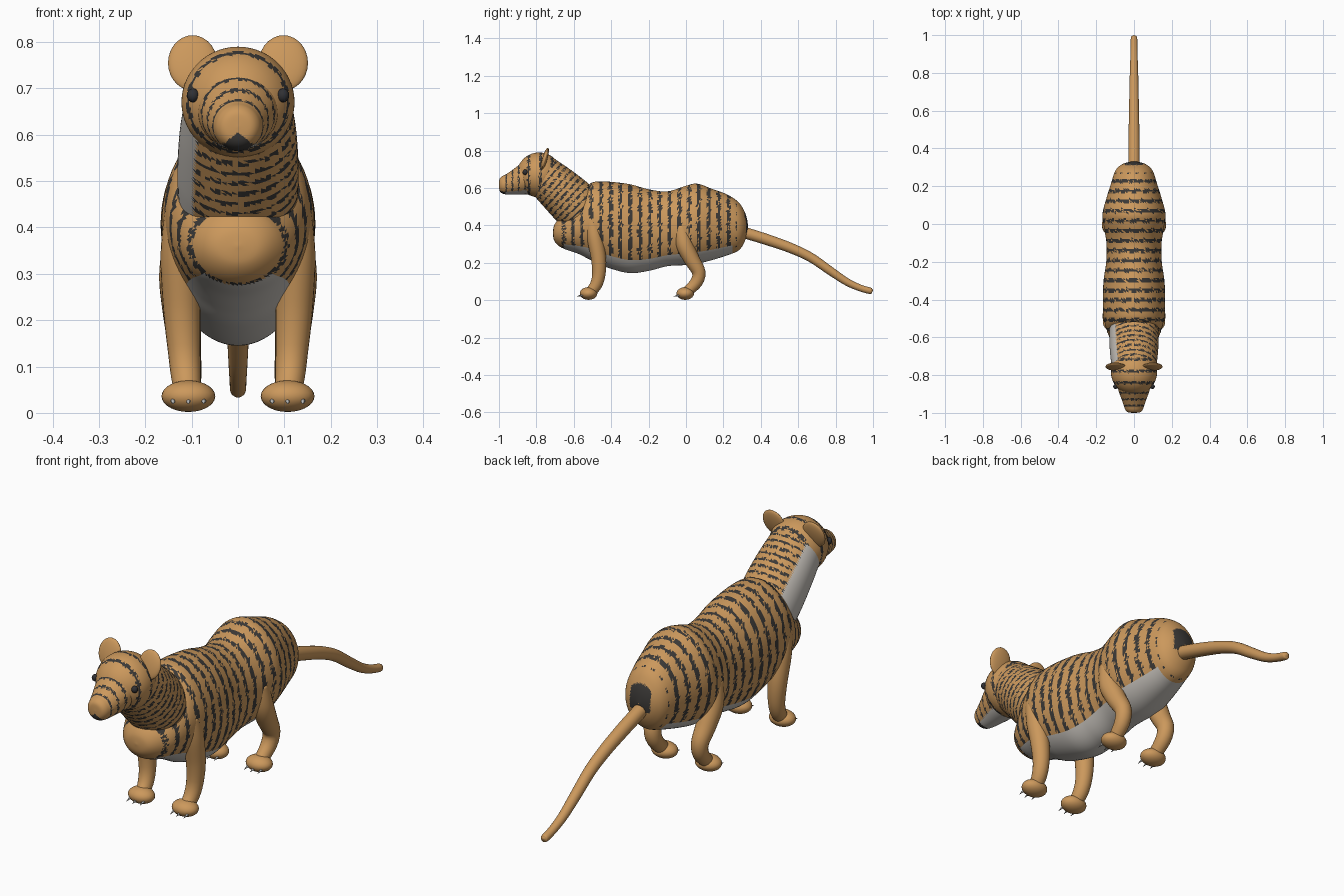
import bpy, bmesh, math, random
from mathutils import Vector, Matrix

if "Cube" in bpy.data.objects:
    bpy.data.objects.remove(bpy.data.objects["Cube"])

random.seed(4)


def material(name, rgb):
    m = bpy.data.materials.new(name)
    m.diffuse_color = (*rgb, 1)
    m.use_nodes = True
    m.node_tree.nodes["Principled BSDF"].inputs["Base Color"].default_value = m.diffuse_color
    return m


TAN = material("tan fur", (0.60, 0.315, 0.107))
DARK = material("dark stripe", (0.043, 0.04, 0.037))
CREAM = material("pale belly", (0.56, 0.53, 0.49))
EYE = material("eye black", (0.03, 0.03, 0.034))
CLAW = material("claw grey", (0.55, 0.55, 0.54))
FUR = [TAN, DARK, CREAM]


def finish(name, bm, mats):
    bmesh.ops.recalc_face_normals(bm, faces=bm.faces[:])
    for f in bm.faces:
        f.smooth = True
    me = bpy.data.meshes.new(name)
    bm.to_mesh(me)
    bm.free()
    for m in mats:
        me.materials.append(m)
    ob = bpy.data.objects.new(name, me)
    bpy.context.collection.objects.link(ob)
    return ob


def spline(pts, step):
    """Smooth stations (x, y, z, half width, half depth) along a path."""
    p = [Vector(q) for q in pts]
    p = [p[0]] + p + [p[-1]]
    out = []
    for i in range(1, len(p) - 2):
        n = max(3, math.ceil((p[i + 1] - p[i]).length / step))
        for k in range(n):
            t = k / n
            out.append(0.5 * (2 * p[i] + (p[i + 1] - p[i - 1]) * t
                       + (2 * p[i - 1] - 5 * p[i] + 4 * p[i + 1] - p[i + 2]) * t * t
                       + (3 * p[i] - p[i - 1] - 3 * p[i + 1] + p[i + 2]) * t ** 3))
    return out + [p[-1]]


def loft(name, pts, rule=None, seg=24, step=0.02, upright=False):
    """Elliptical tube; rule(centre, length along, angle) picks the colour."""
    st = spline(pts, step)
    cen = [Vector(s[:3]) for s in st]
    bm = bmesh.new()
    rings, dist = [], [0.0]
    for i, s in enumerate(st):
        t = cen[min(i + 1, len(st) - 1)] - cen[max(i - 1, 0)]
        n = Vector((0, 0, 1)) if upright else Vector((0, -t.z, t.y)).normalized()
        if i:
            dist.append(dist[-1] + (cen[i] - cen[i - 1]).length)
        ring = []
        for j in range(seg):
            a = 2 * math.pi * j / seg
            ring.append(bm.verts.new(cen[i] + Vector((max(s[3], 0.002) * math.cos(a), 0, 0))
                                     + n * max(s[4], 0.002) * math.sin(a)))
        rings.append(ring)
    for i in range(len(rings) - 1):
        for j in range(seg):
            for tri in (((0, 0), (1, 0), (1, 1)), ((0, 0), (1, 1), (0, 1))):
                f = bm.faces.new([rings[i + u][(j + v) % seg] for u, v in tri])
                if rule:
                    d = sum(dist[i + u] for u, v in tri) / 3
                    a = 2 * math.pi * (j + sum(v for u, v in tri) / 3) / seg
                    f.material_index = rule(f.calc_center_median(), d, a)
    bm.faces.new(rings[0])
    bm.faces.new(rings[-1])
    return finish(name, bm, FUR)


def ellipsoid(name, loc, radii, mat, tilt=0.0, seg=28):
    bm = bmesh.new()
    bmesh.ops.create_uvsphere(bm, u_segments=seg, v_segments=seg // 2, radius=1)
    m = Matrix.Translation(loc) @ Matrix.Rotation(tilt, 4, 'X') @ Matrix.Diagonal((*radii, 1))
    bm.transform(m)
    return finish(name, bm, [mat])


def stripe(d, a, period, width, wobble=0.009):
    """Broken, slanted bands around a part."""
    row = math.floor(d / period)
    d += wobble * ((a * 2.3 + row * 0.7) % 1)
    return int((d / period) % 1 < width and random.random() > 0.1)


# Body
def body_rule(c, d, a):
    if c.y < -0.67:
        return 0
    if math.sin(a) < -0.72 and -0.655 < c.y < 0.25:
        return 2
    if c.y > 0.275:
        return int(c.y > 0.312 and c.z > 0.36 and abs(c.x) < 0.05)
    return stripe(d, a, 0.053, 0.36)


# y, underside, top, half width
body_sections = [(-0.712, 0.358, 0.362, 0.002), (-0.705, 0.32, 0.40, 0.05), (-0.68, 0.29, 0.435, 0.085),
                 (-0.64, 0.27, 0.46, 0.112), (-0.58, 0.25, 0.53, 0.138), (-0.52, 0.22, 0.618, 0.156),
                 (-0.45, 0.185, 0.635, 0.165), (-0.31, 0.146, 0.622, 0.162), (-0.2, 0.157, 0.593, 0.147),
                 (-0.1, 0.182, 0.582, 0.146), (0.0, 0.188, 0.612, 0.162), (0.06, 0.195, 0.623, 0.166),
                 (0.14, 0.215, 0.595, 0.145), (0.22, 0.24, 0.565, 0.12), (0.28, 0.265, 0.525, 0.1),
                 (0.31, 0.305, 0.48, 0.073), (0.325, 0.35, 0.44, 0.04), (0.332, 0.393, 0.397, 0.002)]
loft("body", [(0, y, (lo + hi) / 2, w, (hi - lo) / 2) for y, lo, hi, w in body_sections],
     body_rule, seg=72, step=0.0115, upright=True)


# Neck, with the pale panel on its left side
def neck_rule(c, d, a):
    return 2 if math.cos(a) < -0.73 else stripe(d, a, 0.03, 0.34, 0.007)


loft("neck", [(0, -0.785, 0.685, 0.112, 0.105), (0, -0.69, 0.602, 0.126, 0.121),
              (0, -0.60, 0.518, 0.131, 0.131), (0, -0.54, 0.455, 0.128, 0.125)],
     neck_rule, seg=64, step=0.008)

# Head
head = []
for k in range(13):
    q = math.pi * k / 12
    head.append((0, -0.785 - 0.12 * math.cos(q), 0.67, 0.122 * math.sin(q), 0.12 * math.sin(q)))
loft("head", head, lambda c, d, a: stripe(d, a, 0.062, 0.22, 0.008) if c.y > -0.9 else 0,
     seg=56, step=0.01, upright=True)


# Muzzle with dark nose patch and pale jaw
def muzzle_rule(c, d, a):
    if c.y < -0.965:
        return int(c.z < 0.605 - 0.77 * abs(c.x) and abs(c.x) < 0.036)
    if math.sin(a) < -0.75:
        return 2
    return stripe(d, a, 0.036, 0.28, 0.006)


loft("muzzle", [(0, y, z, r, r) for y, z, r in
                ((-1.0, 0.617, 0.002), (-0.997, 0.617, 0.03), (-0.985, 0.617, 0.045), (-0.965, 0.619, 0.053),
                 (-0.93, 0.63, 0.065), (-0.87, 0.651, 0.085), (-0.8, 0.657, 0.09))],
     muzzle_rule, seg=48, step=0.006, upright=True)

# Tail
loft("tail", [(0, y, z, r, r) for y, z, r in
              ((0.28, 0.37, 0.03), (0.36, 0.347, 0.03), (0.46, 0.315, 0.029), (0.57, 0.275, 0.027),
               (0.67, 0.227, 0.025), (0.77, 0.158, 0.023), (0.86, 0.098, 0.02), (0.93, 0.066, 0.018),
               (0.985, 0.05, 0.017), (0.995, 0.048, 0.011), (0.998, 0.047, 0.003))])

FRONT = ((0.118, -0.505, 0.44, 0.04), (0.124, -0.488, 0.34, 0.043), (0.121, -0.467, 0.22, 0.04),
         (0.116, -0.467, 0.13, 0.035), (0.112, -0.485, 0.075, 0.032), (0.108, -0.515, 0.04, 0.028))
HIND = ((0.118, -0.025, 0.40, 0.04), (0.124, -0.008, 0.30, 0.046), (0.121, 0.03, 0.22, 0.042),
        (0.116, 0.068, 0.15, 0.036), (0.112, 0.055, 0.095, 0.033), (0.108, 0.005, 0.045, 0.028))

for side, s in (("left", -1), ("right", 1)):
    # Ears and eyes
    ellipsoid(f"ear_{side}", (s * 0.098, -0.755, 0.755), (0.053, 0.014, 0.062), TAN, math.radians(-16))
    ellipsoid(f"eye_{side}", (s * 0.097, -0.86, 0.685), (0.0135, 0.0135, 0.015), EYE, seg=16)
    for part, path, py in (("front", FRONT, -0.521), ("hind", HIND, -0.004)):
        # Legs and paws
        loft(f"{part}_leg_{side}", [(s * x, y, z, r, r) for x, y, z, r in path])
        ellipsoid(f"{part}_paw_{side}", (s * 0.107, py, 0.036), (0.058, 0.047, 0.034), TAN)
        # Claws
        bm = bmesh.new()
        for dx, dy in ((-0.033, 0.006), (0, 0), (0.033, 0.006)):
            m = (Matrix.Translation((s * 0.107 + dx, py - 0.047 + dy, 0.024))
                 @ Matrix.Rotation(math.radians(105), 4, 'X'))
            bmesh.ops.create_cone(bm, cap_ends=True, segments=10, radius1=0.007, radius2=0.0005,
                                  depth=0.036, matrix=m)
        finish(f"{part}_claws_{side}", bm, [CLAW])
